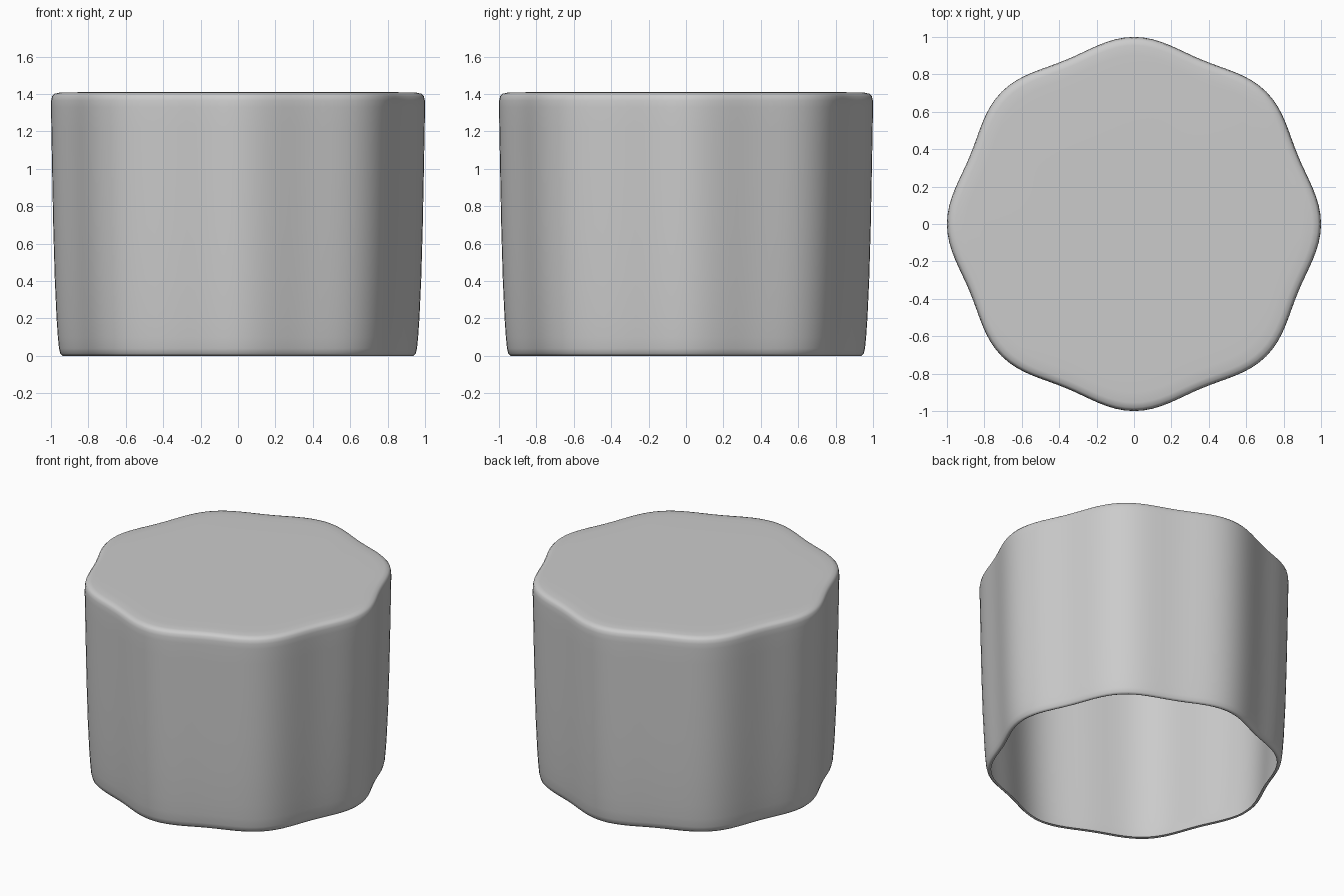
import bpy, bmesh, math

if "Cube" in bpy.data.objects:
    bpy.data.objects.remove(bpy.data.objects["Cube"])

SEGMENTS = 128

# Side profile (radius, height): bottom lip, tapering wall, rounded top edge
PROFILE = [(0.925, 0.006), (0.938, 0.0), (0.950, 0.012), (0.957, 0.04),
           (0.963, 0.10), (0.970, 0.20), (0.980, 0.42), (0.988, 0.70),
           (0.994, 1.00), (0.998, 1.22), (1.0, 1.33), (0.999, 1.365),
           (0.994, 1.388), (0.982, 1.401), (0.955, 1.407), (0.90, 1.409),
           (0.80, 1.41), (0.4, 1.41)]


# Outline with eight soft lobes
def lobed_radius(angle):
    return 0.975 + 0.025 * math.cos(8 * angle)


bm = bmesh.new()
rings = []
for radius, z in PROFILE:
    ring = []
    for i in range(SEGMENTS):
        a = 2 * math.pi * i / SEGMENTS
        r = radius * lobed_radius(a)
        ring.append(bm.verts.new((r * math.cos(a), r * math.sin(a), z)))
    rings.append(ring)

# Wall and rounded edges, open at the bottom
for low, high in zip(rings, rings[1:]):
    for i in range(SEGMENTS):
        j = (i + 1) % SEGMENTS
        bm.faces.new((low[i], low[j], high[j], high[i]))

# Closed flat top
bm.faces.new(rings[-1])
for face in bm.faces:
    face.smooth = True

mesh = bpy.data.meshes.new("lobed_cap")
bm.to_mesh(mesh)
bm.free()
cap = bpy.data.objects.new("lobed_cap", mesh)
bpy.context.collection.objects.link(cap)
